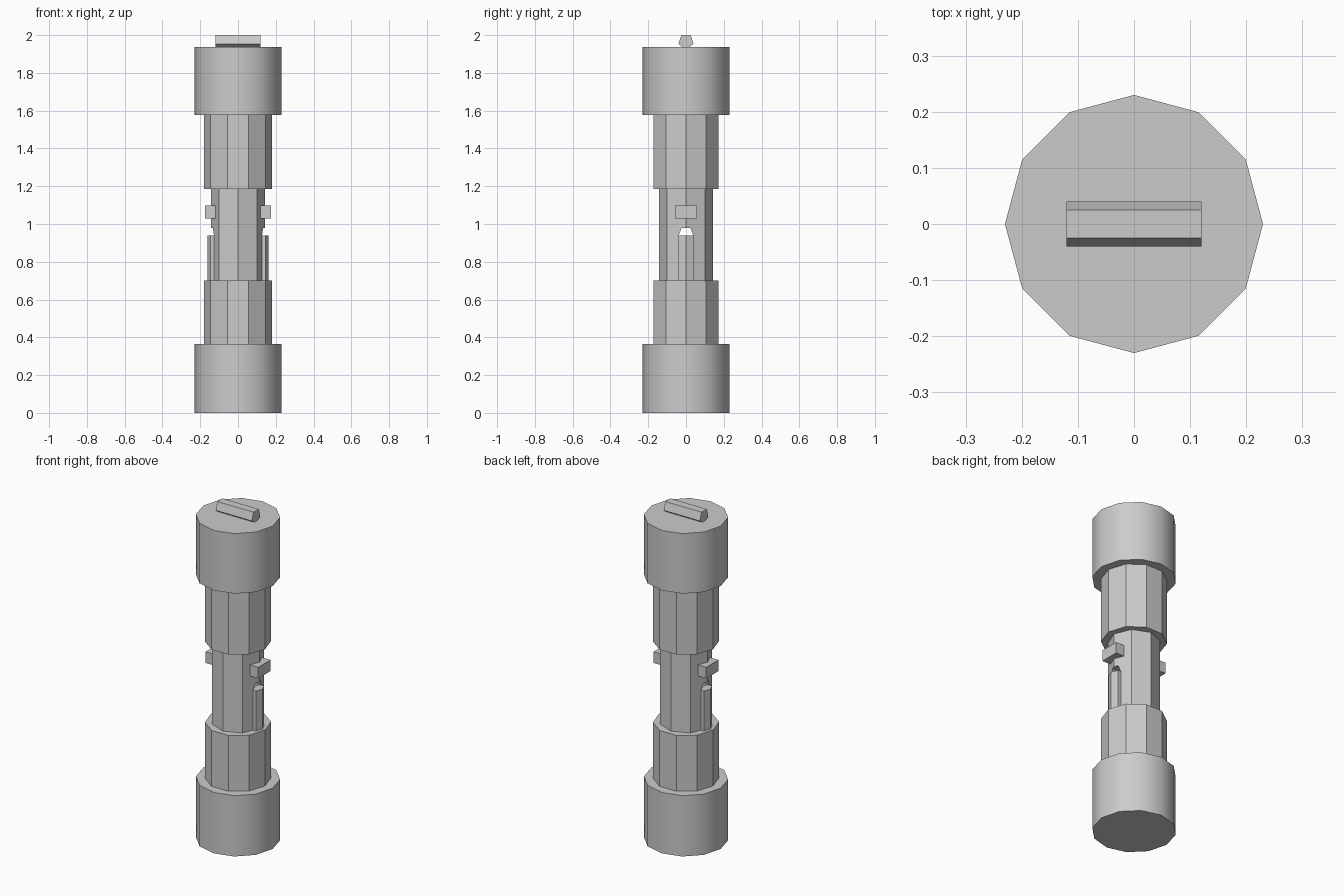
import bpy
import math

cube = bpy.data.objects.get("Cube")
if cube:
    bpy.data.objects.remove(cube, do_unlink=True)

# Single plain grey material
grey = bpy.data.materials.new("plain grey")
grey.use_nodes = True
colour = (0.6, 0.6, 0.6, 1)
grey.diffuse_color = colour
grey.node_tree.nodes["Principled BSDF"].inputs["Base Color"].default_value = colour


def prism(name, outline, low, high, place):
    """Extrude a closed outline between two levels; place(a, b, level) gives the 3D point."""
    n = len(outline)
    verts = [place(a, b, h) for h in (low, high) for a, b in outline]
    faces = [[i, (i + 1) % n, (i + 1) % n + n, i + n] for i in range(n)]
    faces += [list(range(n))[::-1], list(range(n, 2 * n))]
    mesh = bpy.data.meshes.new(name)
    mesh.from_pydata(verts, [], faces)
    mesh.materials.append(grey)
    obj = bpy.data.objects.new(name, mesh)
    bpy.context.collection.objects.link(obj)
    return obj


def ring(sides, radius, start=0.0):
    step = 2 * math.pi / sides
    return [(radius * math.cos(start + i * step), radius * math.sin(start + i * step))
            for i in range(sides)]


def upright(a, b, h):
    return (a, b, h)


def sideways(a, b, h):
    return (h, a, b)


# Stacked body: end caps, sleeves and narrow core
for name, sides, radius, low, high in (
        ("bottom_cap", 12, 0.23, 0, 0.365),
        ("lower_sleeve", 10, 0.18, 0.365, 0.70),
        ("upper_sleeve", 10, 0.18, 1.185, 1.577),
        ("top_cap", 12, 0.23, 1.577, 1.937)):
    part = prism(name, ring(sides, radius), low, high, upright)
    if sides == 12:
        bpy.ops.object.select_all(action='DESELECT')
        part.select_set(True)
        bpy.context.view_layer.objects.active = part
        bpy.ops.object.shade_smooth_by_angle(angle=math.radians(31))
core = prism("core", ring(8, 0.143), 0.70, 1.185, upright)

# Slot with sloped upper corners, cut right through the core
slot = [(-0.038, 0.6), (0.038, 0.6), (0.038, 0.94), (0.024, 0.98), (-0.024, 0.98), (-0.038, 0.94)]
cutter = prism("slot_cutter", slot, -0.3, 0.3, sideways)
cutter.hide_render = True
cutter.hide_set(True)
cut = core.modifiers.new("slot", 'BOOLEAN')
cut.operation = 'DIFFERENCE'
cut.solver = 'EXACT'
cut.object = cutter
bpy.context.view_layer.objects.active = core
bpy.ops.object.modifier_apply(modifier=cut.name)
bpy.data.objects.remove(cutter, do_unlink=True)

# Ridged slot panels and small blocks on both sides
panel = [(0.11, -0.04), (0.146, -0.04), (0.162, 0), (0.146, 0.04), (0.11, 0.04)]
block = [(0.12, -0.058), (0.175, -0.058), (0.175, 0.058), (0.12, 0.058)]
for side, sign in (("left", 1), ("right", -1)):
    def turned(a, b, h, s=sign):
        return (s * a, s * b, h)
    prism(side + "_panel", panel, 0.70, 0.94, turned)
    prism(side + "_block", block, 1.03, 1.097, turned)

# Five-sided bar across the top
bar = [(a, b + 1.966) for a, b in ring(5, 0.042, -math.pi / 2)]
prism("top_bar", bar, -0.12, 0.12, sideways)
